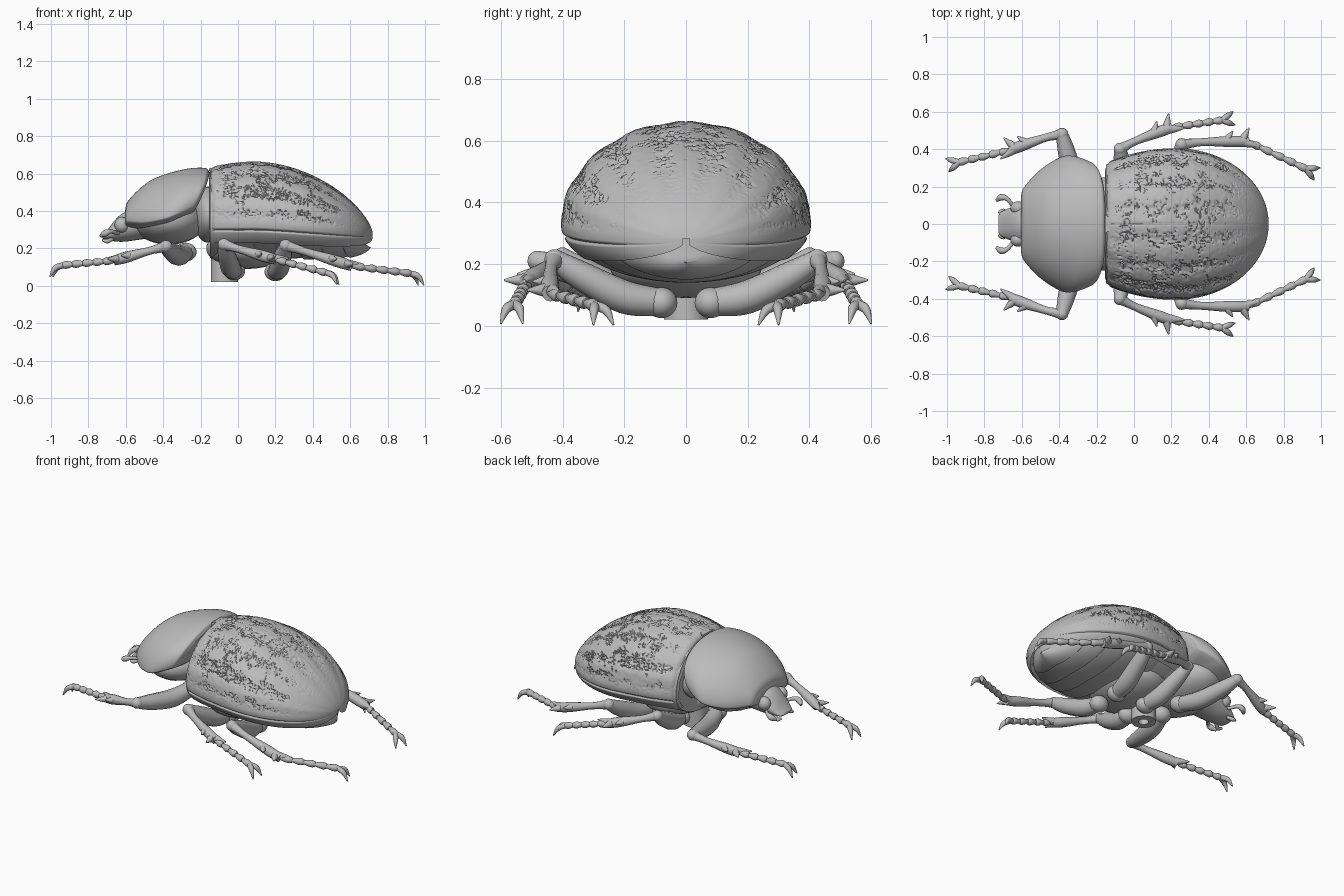
import bpy, bmesh, math
from mathutils import Vector, noise

if "Cube" in bpy.data.objects:
    bpy.data.objects.remove(bpy.data.objects["Cube"])

SHADE = 0.5
grey = bpy.data.materials.new("plain grey")
grey.use_nodes = True
grey.diffuse_color = (SHADE, SHADE, SHADE, 1)
grey.node_tree.nodes["Principled BSDF"].inputs["Base Color"].default_value = (SHADE, SHADE, SHADE, 1)


def spline(keys, steps):
    """Smooth rows through the given key rows."""
    keys = [Vector(key) for key in keys]
    padded = [keys[0] * 2 - keys[1]] + keys + [keys[-1] * 2 - keys[-2]]
    rows = []
    for a, b, c, d in zip(padded, padded[1:], padded[2:], padded[3:]):
        for i in range(steps):
            t = i / steps
            rows.append(b + (c - a) * t / 2 + (a * 2 - b * 5 + c * 4 - d) * t * t / 2
                        + (b * 3 - a - c * 3 + d) * t ** 3 / 2)
    return rows + [keys[-1]]


def turn(count):
    """Angles evenly spaced around a circle."""
    return [math.tau * i / count for i in range(count)]


def skin(name, rings, closed=True, caps=True, angle=50):
    """Join rings of points into one smooth surface."""
    bm = bmesh.new()
    loops = [[bm.verts.new(point) for point in ring] for ring in rings]
    for lower, upper in zip(loops, loops[1:]):
        count = len(lower)
        for i in range(count if closed else count - 1):
            j = (i + 1) % count
            bm.faces.new((lower[i], lower[j], upper[j], upper[i]))
    if caps:
        bm.faces.new(loops[0])
        bm.faces.new(loops[-1])
    bmesh.ops.recalc_face_normals(bm, faces=bm.faces)
    mesh = bpy.data.meshes.new(name)
    bm.to_mesh(mesh)
    bm.free()
    mesh.materials.append(grey)
    part = bpy.data.objects.new(name, mesh)
    bpy.context.collection.objects.link(part)
    bpy.ops.object.select_all(action='DESELECT')
    part.select_set(True)
    bpy.context.view_layer.objects.active = part
    bpy.ops.object.shade_smooth_by_angle(angle=math.radians(angle))


def section(x, width, middle, rise, drop, t):
    """Point at angle t on an egg-shaped cross-section."""
    s = math.sin(t)
    return Vector((x, width * math.cos(t), middle + (rise if s > 0 else drop) * s))


def ball(name, centre, size, count=24):
    rings = []
    for i in range(1, count):
        a = math.pi * i / count
        rings.append([Vector(centre) + Vector((-size[0] * math.cos(a),
                                               size[1] * math.sin(a) * math.cos(t),
                                               size[2] * math.sin(a) * math.sin(t)))
                      for t in turn(count)])
    skin(name, rings)


def tube(name, points, radii, side, steps=5):
    """Round limb through points with a radius at each."""
    rows = spline([(*point, radius) for point, radius in zip(points, radii)], steps)
    path = [Vector((row[0], row[1] * side, row[2])) for row in rows]
    rings = []
    for i, point in enumerate(path):
        along = path[min(i + 1, len(path) - 1)] - path[max(i - 1, 0)]
        spin = along.to_track_quat('Z', 'Y')
        radius = max(rows[i][3], 0.001)
        rings.append([point + spin @ Vector((math.cos(t), math.sin(t), 0)) * radius for t in turn(12)])
    skin(name, rings)


def abdomen(x):
    """Half width, middle height, rise and drop shared by wing cases and belly."""
    rear = max(0, (x - 0.1) / 0.62)
    full = max(0, 1 - rear ** 2)
    if x > 0.22:
        width = 0.405 * max(0, 1 - ((x - 0.22) / 0.5) ** 2) ** 0.5
    else:
        width = 0.405 * (1 - 1.4 * (x - 0.22) ** 2)
    rise = 0.327 * full ** 0.66 - 0.5 * min(0, x - 0.1) ** 2
    return width, 0.335 - 0.055 * rear ** 1.3, rise, 0.19 * full ** 0.25


# Wing cases: lengthwise ribs, pitted furrows, a rim groove and a centre seam
FRONT, LENGTH, UNDER, ROWS, COLS = -0.155, 0.8748, 0.6, 230, 240
rings = []
for i in range(ROWS + 1):
    x = FRONT + LENGTH * math.sin(i / ROWS * math.pi / 2) ** 0.9
    shape = abdomen(x)
    lip = 1 - 0.1 * max(0, 1 - (x - FRONT) / 0.035) ** 2
    ring = []
    for j in range(COLS + 1):
        t = -UNDER + (math.pi + 2 * UNDER) * j / COLS
        a = min(t, math.pi - t)
        p = section(x, *shape, t)
        swell = -0.03 * math.exp(-((a + 0.2) / 0.03) ** 2)
        swell -= 0.012 * math.exp(-((a - math.pi / 2) / 0.012) ** 2)
        if a > 0:
            rib = math.cos((math.pi / 2 - a) * 15)
            rough = noise.noise(p * 95) + 0.8 * noise.noise(p * 14) - 0.3 * rib
            fade = min(1, a * 4) * min(1, max(0, (0.68 - x) * 5)) * min(1, (x - FRONT) * 12)
            swell += 0.007 * rib * min(1, a * 3) + 0.006 * fade * noise.noise(p * 40)
            swell -= 0.024 * fade * (rough > 0.3)
        core = Vector((x, 0, shape[1]))
        ring.append(core + (p - core) * (1 + swell) * lip)
    rings.append(ring)
skin("wing_cases", rings, closed=False, caps=False)

# Belly with overlapping plates that curve back towards the tail
rings = []
for i in range(121):
    x = 0.86 * math.sin(i / 120 * math.pi / 2)
    width, middle, rise, drop = abdomen(x - 0.15)
    plate = 0.98 - 0.06 * (x * 8 % 1) ** 2
    rings.append([section(x - 0.15 - 0.06 * x * abs(math.cos(t)), width * 0.97, middle,
                          rise * 0.95, drop * plate, t) for t in turn(72)])
skin("belly", rings)
ball("chest", (0.05, 0, 0.2), (0.22, 0.25, 0.11))
ball("waist", (-0.16, 0, 0.38), (0.08, 0.25, 0.15))
ball("front_chest", (-0.37, 0, 0.35), (0.2, 0.28, 0.13))

# Small triangular plate between the wing cases
skin("shoulder_plate", [[(FRONT, 0.05, z), (FRONT, -0.05, z), (-0.07, 0, z + 0.02)]
                        for z in (0.612, 0.627)])

# Neck shield: rows are x, half width, middle, rise, drop; sides swept forward at the rear
rows = spline([(-0.605, 0.15, 0.35, 0.05, 0.025), (-0.58, 0.2, 0.35, 0.11, 0.04),
               (-0.46, 0.297, 0.345, 0.22, 0.045), (-0.3, 0.365, 0.37, 0.25, 0.045),
               (-0.18, 0.335, 0.42, 0.21, 0.05), (-0.15, 0.29, 0.44, 0.165, 0.05)], 10)
rings = []
for row in rows:
    ring = [section(*row, t) for t in turn(96)]
    for p in ring:
        low = min(1, max(0, (0.62 - p.z) / 0.25))
        p.x -= (p.x - rows[0][0]) * 0.22 * low ** 1.5
    rings.append(ring)
skin("neck_shield", rings)

# Head
rows = spline([(-0.725, 0.045, 0.262, 0.008, 0.008), (-0.705, 0.068, 0.265, 0.025, 0.02),
               (-0.62, 0.1, 0.31, 0.075, 0.075), (-0.5, 0.12, 0.33, 0.08, 0.08)], 8)
skin("head", [[section(*row, t) for t in turn(32)] for row in rows])

# Leg joints: hip, knee, ankle, toe
legs = {
    "front": [(-0.28, 0.08, 0.18), (-0.385, 0.48, 0.21), (-0.66, 0.395, 0.135), (-0.935, 0.33, 0.11)],
    "middle": [(-0.02, 0.08, 0.08), (-0.075, 0.4, 0.22), (0.2, 0.515, 0.14), (0.47, 0.555, 0.07)],
    "hind": [(0.2, 0.08, 0.075), (0.255, 0.425, 0.215), (0.61, 0.44, 0.105), (0.92, 0.295, 0.066)],
}
UP = Vector((0, 0, 1))


def frame(start, end):
    """Level directions along a limb and outward from it."""
    along = Vector((end.x - start.x, end.y - start.y, 0)).normalized()
    out = UP.cross(along)
    return along, out if out.y > 0 else -out


def build_leg(tag, side, hip, knee, ankle, toe):
    ball(tag + "hip", (hip.x, hip.y * side, hip.z), (0.058, 0.052, 0.05))
    thigh = [hip, hip.lerp(knee, 0.35) - UP * 0.03, hip.lerp(knee, 0.75) - UP * 0.018, knee]
    tube(tag + "thigh", thigh, (0.045, 0.054, 0.047, 0.033), side)
    ball(tag + "knee", (knee.x, knee.y * side, knee.z), (0.034, 0.034, 0.034), 14)

    # Shin, slender below the knee, with three spikes near its end
    along, out = frame(knee, ankle)
    shin = [knee, knee.lerp(ankle, 0.3) + out * 0.008, knee.lerp(ankle, 0.75) + out * 0.005, ankle]
    tube(tag + "shin", shin, (0.03, 0.021, 0.03, 0.027), side)
    for i, (place, ahead, aside) in enumerate(((0.9, 0.045, 0.075), (0.92, 0.09, -0.03),
                                               (0.65, 0.045, 0.06))):
        root = knee.lerp(ankle, place)
        tip = root + along * ahead + out * aside
        tube(f"{tag}spike_{i + 1}", [root, root.lerp(tip, 0.5), tip], (0.027, 0.017, 0.003), side)

    # Foot joints flare towards the two curved claws
    along, out = frame(ankle, toe)
    for i in range(5):
        start, end = ankle.lerp(toe, i / 5), ankle.lerp(toe, (i + 1) / 5)
        tube(f"{tag}foot_{i + 1}", [start, start.lerp(end, 0.7), start.lerp(end, 1.05)],
             (0.011, 0.021, 0.016), side)
    for i, spread in enumerate((0.036, -0.036)):
        tip = toe + along * 0.065 + out * spread - UP * 0.063
        bend = toe.lerp(tip, 0.6) + UP * 0.022
        tube(f"{tag}claw_{i + 1}", [toe, bend, tip], (0.016, 0.015, 0.003), side)


for label, side in (("near", -1), ("far", 1)):
    # Eyes, clubbed feelers and jaw feelers
    ball(label + "_eye", (-0.62, 0.085 * side, 0.325), (0.04, 0.036, 0.042))
    tube(label + "_feeler", [(-0.64, 0.09, 0.28), (-0.68, 0.135, 0.29), (-0.71, 0.142, 0.28),
                             (-0.735, 0.125, 0.265)], (0.01, 0.012, 0.018, 0.008), side)
    tube(label + "_jaw_feeler", [(-0.67, 0.05, 0.25), (-0.7, 0.07, 0.238), (-0.725, 0.06, 0.245)],
         (0.01, 0.012, 0.006), side)
    for place, joints in legs.items():
        build_leg(f"{label}_{place}_", side, *map(Vector, joints))

# Hollow stand peg under the body
profile = [(0.03, 0.08), (0.03, 0.02), (0.072, 0.02), (0.072, 0.3)]
skin("stand_peg", [[(r * math.cos(t) - 0.073, r * math.sin(t), z) for t in turn(32)]
                   for r, z in profile], angle=30)
